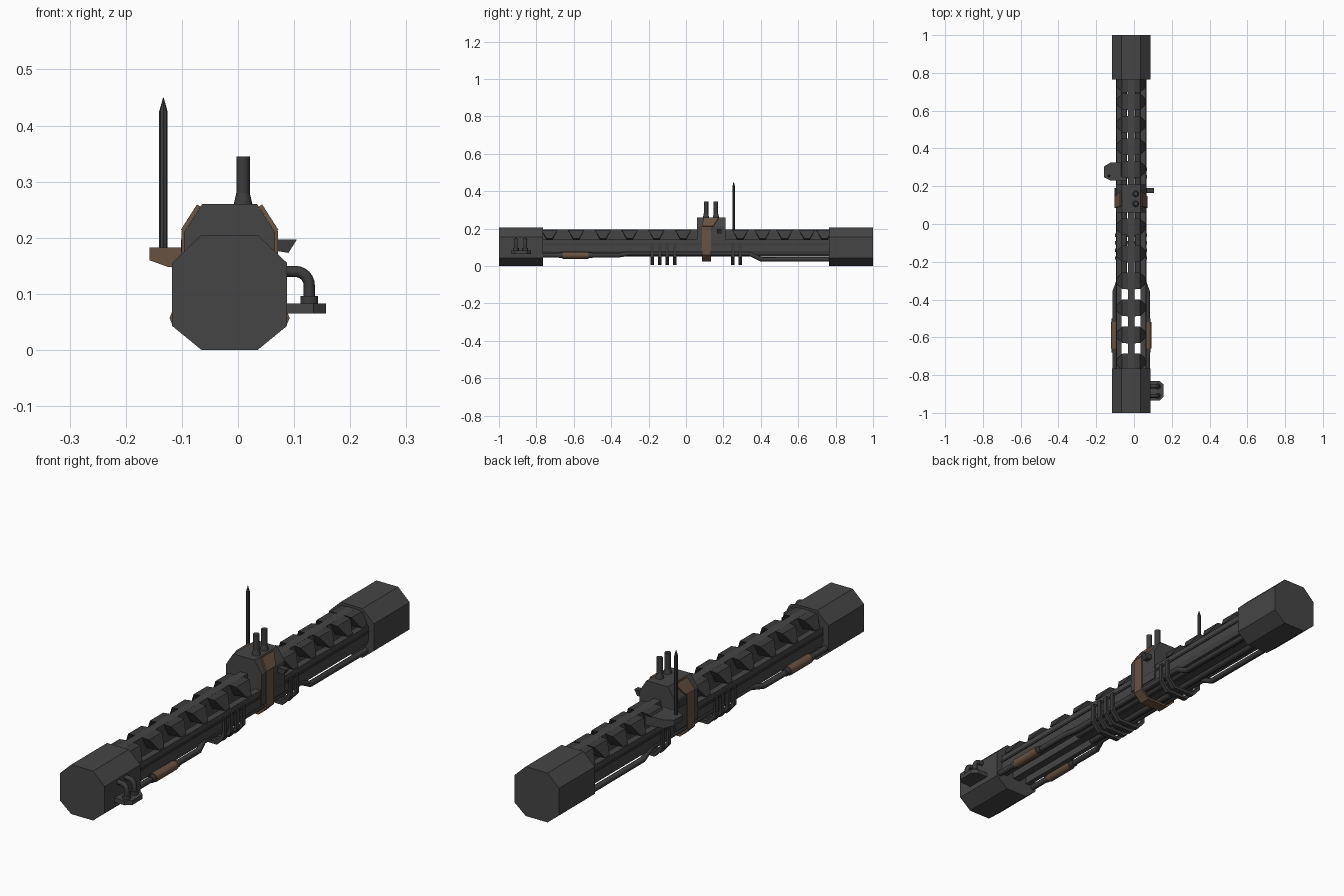
import bpy, bmesh, math
from mathutils import Vector

cube = bpy.data.objects.get("Cube")
if cube:
    bpy.data.objects.remove(cube, do_unlink=True)

CX = -0.015  # centre line of the hull


def material(name, rgb):
    m = bpy.data.materials.new(name)
    m.use_nodes = True
    m.diffuse_color = (*rgb, 1)
    m.node_tree.nodes["Principled BSDF"].inputs["Base Color"].default_value = (*rgb, 1)
    return m


GREY = material("gunmetal grey", (0.06, 0.06, 0.06))
DARK = material("dark steel", (0.045, 0.045, 0.045))
BROWN = material("rust brown", (0.14, 0.085, 0.052))


def add(name, bm, *mats):
    bmesh.ops.recalc_face_normals(bm, faces=bm.faces)
    mesh = bpy.data.meshes.new(name)
    bm.to_mesh(mesh)
    bm.free()
    for m in mats:
        mesh.materials.append(m)
    ob = bpy.data.objects.new(name, mesh)
    bpy.context.collection.objects.link(ob)
    return ob


def extrude(name, outline, offset, *mats):
    """Extrude a closed 3D outline along an offset."""
    bm = bmesh.new()
    face = bm.faces.new([bm.verts.new(p) for p in outline])
    res = bmesh.ops.extrude_face_region(bm, geom=[face], use_keep_orig=True)
    moved = [g for g in res["geom"] if isinstance(g, bmesh.types.BMVert)]
    bmesh.ops.translate(bm, verts=moved, vec=offset)
    return add(name, bm, *mats)


def prism(name, profile, y0, y1, mat):
    """Profile in x, z pulled along y."""
    return extrude(name, [(x, y0, z) for x, z in profile], (0, y1 - y0, 0), mat)


def box(name, x0, x1, y0, y1, z0, z1, mat):
    return prism(name, [(x0, z0), (x1, z0), (x1, z1), (x0, z1)], y0, y1, mat)


def hull(name, points, mat):
    bm = bmesh.new()
    for p in points:
        bm.verts.new(p)
    bmesh.ops.convex_hull(bm, input=bm.verts)
    bmesh.ops.dissolve_limit(bm, angle_limit=0.01, verts=bm.verts, edges=bm.edges)
    return add(name, bm, mat)


def pipe(name, path, radius, mat):
    curve = bpy.data.curves.new(name, "CURVE")
    curve.dimensions = "3D"
    curve.bevel_depth, curve.bevel_resolution = radius, 2
    curve.use_fill_caps = True
    s = curve.splines.new("POLY")
    s.points.add(len(path) - 1)
    for pt, co in zip(s.points, path):
        pt.co = (*co, 1)
    tmp = bpy.data.objects.new(name + "_path", curve)
    bpy.context.collection.objects.link(tmp)
    graph = bpy.context.evaluated_depsgraph_get()
    bm = bmesh.new()
    bm.from_mesh(bpy.data.meshes.new_from_object(tmp.evaluated_get(graph)))
    bpy.data.objects.remove(tmp, do_unlink=True)
    bmesh.ops.remove_doubles(bm, verts=bm.verts, dist=1e-5)
    return add(name, bm, mat)


def cone(name, x, y, z0, z1, r0, r1, mat, sides=12):
    bm = bmesh.new()
    bmesh.ops.create_cone(bm, cap_ends=True, segments=sides, radius1=r0, radius2=r1, depth=z1 - z0)
    bmesh.ops.translate(bm, verts=bm.verts, vec=(x, y, (z0 + z1) / 2))
    return add(name, bm, mat)


def both(half):
    """Mirror half a profile about the hull centre line."""
    return [(CX + o, z) for o, z in half] + [(CX - o, z) for o, z in reversed(half)]


# Octagonal end caps
octagon = both([(0.05, 0), (0.1025, 0.043), (0.1025, 0.155), (0.05, 0.205)])
prism("front_cap", octagon, -1, -0.765, GREY)
prism("back_cap", octagon, 0.765, 1, GREY)

# Open frame between the caps
box("centre_beam", CX - 0.017, CX + 0.017, -0.77, 0.77, 0.06, 0.195, GREY)
rib_spots = [-0.73 + 0.143 * i for i in range(6)] + [0.29 + 0.119 * i for i in range(4)] + [0.74]
for side, s in (("left", 1), ("right", -1)):
    def at(o):
        return CX + s * o
    prism(side + "_rail", [(at(0.05), 0.06), (at(0.07), 0.06), (at(0.077), 0.08),
                           (at(0.077), 0.142), (at(0.05), 0.142)], -0.77, 0.77, GREY)
    box(side + "_rail_strip", at(0.076), at(0.081), -0.77, 0.77, 0.112, 0.12, DARK)
    # Flared ribs, wide at the top and narrow at the rail
    for i, y in enumerate(rib_spots):
        pts = []
        for o, z, w in ((0.015, 0.195, 0.045), (0.048, 0.192, 0.043),
                        (0.077, 0.146, 0.015), (0.015, 0.14, 0.015)):
            pts += [(at(o), y - w, z), (at(o), y + w, z)]
        hull(f"{side}_rib_{i}", pts, DARK)
    # Belly rods and outer service pipe
    pipe(side + "_belly_rod", [(at(0.036), -0.33, 0.065), (at(0.036), 0.77, 0.065)], 0.015, DARK)
    pipe(side + "_pipe", [(at(0.088), -0.78, 0.057), (at(0.088), -0.36, 0.057),
                          (at(0.066), -0.3, 0.067), (at(0.066), 0.34, 0.067),
                          (at(0.066), 0.4, 0.036), (at(0.066), 0.78, 0.036)], 0.012, DARK)
    pipe(side + "_sleeve", [(at(0.088), -0.66, 0.057), (at(0.088), -0.52, 0.057)], 0.019, BROWN)
    for y in (-0.67, -0.51):
        pipe(side + "_sleeve_collar", [(at(0.088), y - 0.01, 0.057), (at(0.088), y + 0.01, 0.057)],
             0.015, DARK)

# U-shaped clamps under the frame
outer = [(0.085, 0.125), (0.085, 0.045), (0.05, 0.005)]
inner = [(0.072, 0.125), (0.072, 0.05), (0.043, 0.018)]
clamp = both(outer) + list(reversed(both(inner)))
for i, y in enumerate((-0.18, -0.14, -0.1, -0.06, 0.25, 0.29)):
    prism(f"clamp_{i}", clamp, y - 0.009, y + 0.009, DARK)

# Engine housing
prism("housing", both([(0.081, 0.08), (0.081, 0.21), (0.049, 0.26)]), 0.06, 0.21, GREY)

# Brown strap around the housing: narrow U with flared shoulder plates
u_out = [(0.086, 0.212), (0.086, 0.06), (0.05, 0.025)]
u_in = [(0.08, 0.212), (0.08, 0.064), (0.046, 0.034)]
prism("strap", both(u_out) + list(reversed(both(u_in))), 0.085, 0.133, BROWN)
for side, s in (("left", 1), ("right", -1)):
    lower, upper = (0.081, 0.21), (0.052, 0.2555)
    pts = [(CX + s * o, y, z) for (o, z), ys in ((lower, (0.085, 0.145)), (upper, (0.095, 0.175)))
           for y in ys]
    shift = Vector((s * 0.006, 0, 0.004))
    hull(side + "_shoulder_plate", pts + [Vector(p) + shift for p in pts], BROWN)

# Twin exhaust stacks
for i, y in enumerate((0.107, 0.16)):
    cone(f"stack_base_{i}", 0.009, y, 0.258, 0.28, 0.017, 0.012, DARK)
    cone(f"stack_{i}", 0.009, y, 0.278, 0.345, 0.012, 0.012, DARK)

# Side fin on the housing
prism("side_fin", [(0.06, 0.197), (0.105, 0.197), (0.09, 0.173), (0.06, 0.178)], 0.165, 0.19, DARK)
box("side_tab", -0.102, -0.09, 0.14, 0.19, 0.175, 0.197, DARK)

# Antenna on its outrigger
bracket = hull("antenna_bracket", [
    (x, y, z) for x, y, low in ((-0.158, 0.247, 0.16), (-0.158, 0.305, 0.16), (-0.125, 0.23, 0.148),
                                (-0.125, 0.325, 0.148), (-0.04, 0.23, 0.14), (-0.04, 0.325, 0.14))
    for z in (low, 0.183)], GREY)
bracket.data.materials.append(BROWN)
for f in bracket.data.polygons:
    f.material_index = int(f.normal.y < -0.3)
cone("antenna", -0.133, 0.255, 0.18, 0.425, 0.0075, 0.0075, DARK, 8)
cone("antenna_tip", -0.133, 0.255, 0.425, 0.45, 0.0075, 0.0005, DARK, 8)

# Side step with two elbow pipes on the front cap
extrude("step_plate", [(0.085, -0.935, 0.065), (0.135, -0.935, 0.065), (0.157, -0.915, 0.065),
                       (0.157, -0.85, 0.065), (0.135, -0.83, 0.065), (0.085, -0.83, 0.065)],
        (0, 0, 0.018), GREY)
for i, y in enumerate((-0.91, -0.86)):
    arc = [(0.102 + 0.025 * math.sin(a), y, 0.115 + 0.025 * math.cos(a))
           for a in (math.pi / 2 * k / 6 for k in range(7))]
    pipe(f"elbow_{i}", [(0.08, y, 0.14)] + arc + [(0.127, y, 0.08)], 0.01, DARK)
    cone(f"elbow_collar_{i}", 0.127, y, 0.082, 0.096, 0.016, 0.016, DARK)

# Soft shading on the round parts
for ob in bpy.context.scene.objects:
    if ob.type == "MESH" and any(k in ob.name for k in ("pipe", "sleeve", "elbow", "stack", "rod")):
        with bpy.context.temp_override(object=ob, active_object=ob, selected_objects=[ob],
                                       selected_editable_objects=[ob]):
            bpy.ops.object.shade_smooth_by_angle(angle=math.radians(50))
